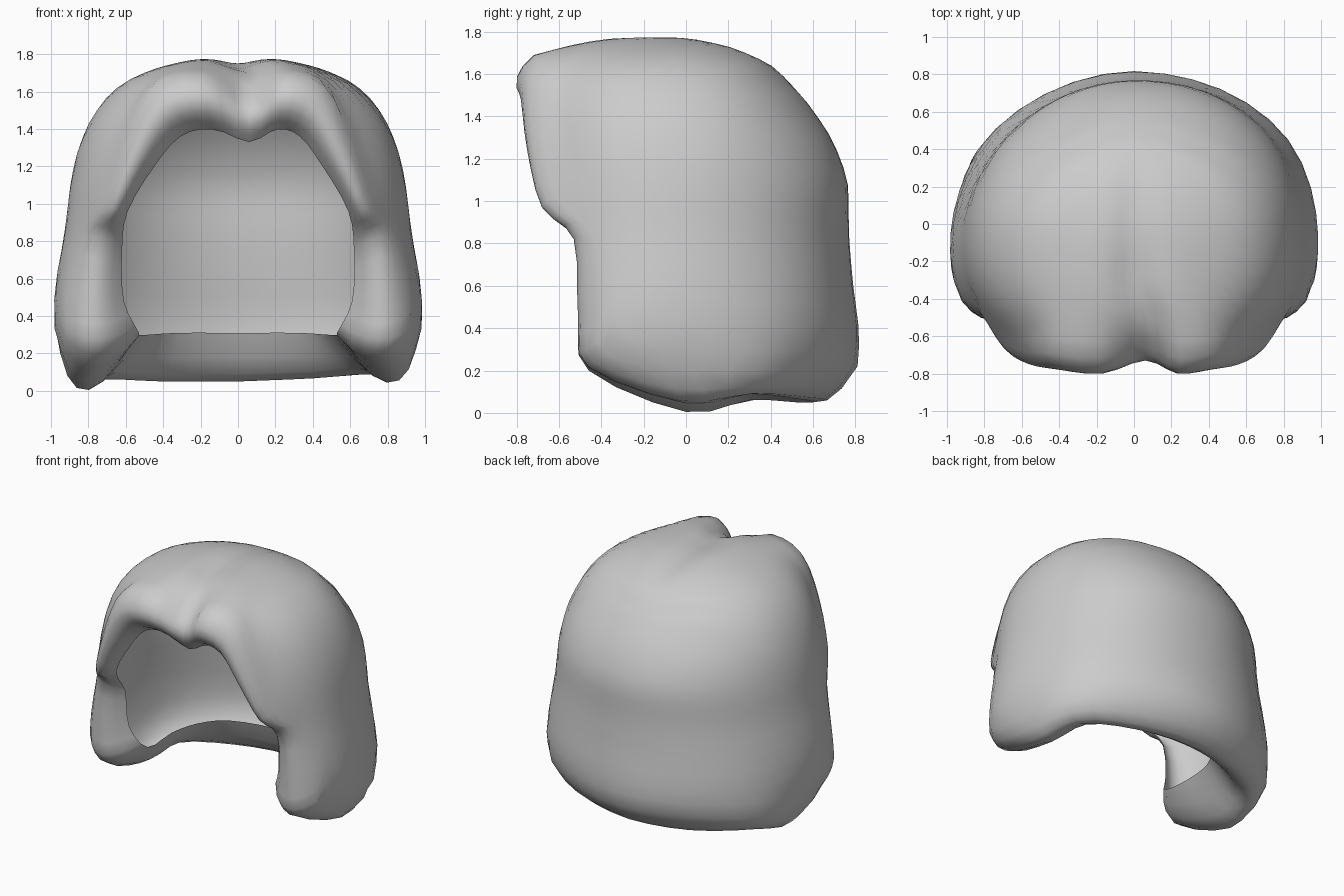
import bpy
import bmesh
from math import exp
from mathutils import Vector

cube = bpy.data.objects.get("Cube")
if cube:
    bpy.data.objects.remove(cube)

CENTRE = Vector((0, 0, 0.75))
MID_Y = -0.1
STEPS = 3        # columns between neighbouring rim points
SHELL_RINGS = 16
ROLL_RINGS = 6

# Head section by height: z, half width, depth behind and in front of MID_Y
SECTIONS = [
    (0, .8, .6, .35), (.1, .92, .84, .5), (.35, 1, .92, .62), (.6, .975, .89, .62),
    (.85, .925, .87, .6), (1.1, .9, .87, .62), (1.3, .86, .79, .62), (1.5, .77, .65, .62),
    (1.65, .63, .5, .55), (1.73, .43, .33, .42), (1.77, .25, .17, .3), (1.79, .02, .02, .02),
]

# Half rims from fringe centre, down the cheek, to the nape centre
OUTER_RIM = [
    (0, -.66, 1.61), (.22, -.72, 1.69), (.46, -.69, 1.63), (.6, -.68, 1.36),
    (.72, -.62, 1.03), (.85, -.43, .82), (.92, -.4, .5), (.92, -.39, .28),
    (.95, -.1, .2), (.87, .34, .18), (.5, .67, .21), (0, .81, .22)]
CREST_RIM = [
    (0, -.73, 1.49), (.2, -.8, 1.54), (.4, -.78, 1.48), (.54, -.75, 1.24),
    (.66, -.68, .97), (.74, -.53, .82), (.77, -.51, .45), (.74, -.46, .2),
    (.8, 0, .005), (.72, .3, .06), (.4, .52, .05), (0, .6, .05)]
INNER_RIM = [
    (0, -.66, 1.36), (.18, -.66, 1.4), (.32, -.64, 1.36), (.45, -.62, 1.2),
    (.59, -.58, .96), (.62, -.43, .75), (.61, -.4, .48), (.53, -.3, .31),
    (.54, 0, .3), (.48, .22, .3), (.32, .36, .31), (0, .43, .31)]


def closed_rim(half):
    """Mirror a half rim and run a smooth closed curve through it."""
    pts = [Vector(p) for p in half]
    pts += [Vector((-p.x, p.y, p.z)) for p in pts[-2:0:-1]]
    n = len(pts)
    result = []
    for i in range(n):
        a, b, c, d = (pts[(i + k) % n] for k in (-1, 0, 1, 2))
        for s in range(STEPS):
            t = s / STEPS
            result.append(b + (c - a) * (t / 2)
                          + (a * 2 - b * 5 + c * 4 - d) * (t * t / 2)
                          + (b * 3 - a - c * 3 + d) * (t ** 3 / 2))
    return result


def inside(p):
    """True when the point lies within the rounded head volume."""
    if p.z >= SECTIONS[-1][0]:
        return False
    z = max(p.z, 0)
    for low, high in zip(SECTIONS, SECTIONS[1:]):
        if z <= high[0]:
            t = (z - low[0]) / (high[0] - low[0])
            width, back, front = (l + (h - l) * t for l, h in zip(low[1:], high[1:]))
            break
    depth, power = front, 2.4
    if p.y > MID_Y:
        depth, power = back, (2.2 if p.x > 0 else 1.95)
    return (abs(p.x) / width) ** power + (abs(p.y - MID_Y) / depth) ** power < 1


def head_radius(direction):
    near, far = 0.1, 2
    for _ in range(24):
        middle = (near + far) / 2
        if inside(CENTRE + direction * middle):
            near = middle
        else:
            far = middle
    return near


def style(p):
    """Parting groove, off-centre fringe and slightly uneven lower corners."""
    q = p.copy()
    if p.z > 1:
        front = min(max((0.4 - p.y) / 0.7, 0), 1)
        q.z -= 0.055 * front * exp(-(p.x / 0.1) ** 2) * min((p.z - 1) * 1.5, 1)
        if p.y < -0.4:
            q.x += 0.06 * exp(-(p.x / 0.25) ** 2)
    elif p.x > 0 and p.z < 0.3:
        q.z += 0.05 * min(p.x, 1) * (0.3 - p.z) / 0.3
    return q


def rolled(t):
    """Quadratic roll passing through all three rims."""
    return [a * ((1 - t) * (1 - 2 * t)) + b * (4 * t * (1 - t)) + c * (t * (2 * t - 1))
            for a, b, c in zip(outer, crest, inner)]


# Rings from the crown to the outer rim, lifting into a ridge at its edge
outer, crest, inner = map(closed_rim, (OUTER_RIM, CREST_RIM, INNER_RIM))
crown = Vector((0, 0.55, 0.84)).normalized()
rings = []
for r in range(1, SHELL_RINGS + 1):
    t = r / SHELL_RINGS
    ring = []
    for rim in outer:
        arm = rim - CENTRE
        end = arm.normalized()
        direction = crown.slerp(end, t)
        radius = head_radius(direction)
        radius += (arm.length - head_radius(end)) * t ** 9
        ring.append(CENTRE + direction * radius)
    rings.append(ring)

# Rim rolled round to the inner edge
rings += [rolled(k / ROLL_RINGS) for k in range(1, ROLL_RINGS + 1)]

bm = bmesh.new()
pole = bm.verts.new(style(CENTRE + crown * head_radius(crown)))
grid = [[bm.verts.new(style(p)) for p in ring] for ring in rings]
count = len(outer)
for i in range(count):
    j = (i + 1) % count
    bm.faces.new((pole, grid[0][i], grid[0][j]))
    for upper, lower in zip(grid, grid[1:]):
        bm.faces.new((upper[i], lower[i], lower[j], upper[j]))

# Soften the shell only, leaving the rolled rim in place
soft = [pole] + [v for ring in grid[:SHELL_RINGS - 1] for v in ring]
for _ in range(2):
    bmesh.ops.smooth_vert(bm, verts=soft, factor=0.4, use_axis_x=True,
                          use_axis_y=True, use_axis_z=True)
bmesh.ops.recalc_face_normals(bm, faces=bm.faces)
if pole.link_faces[0].normal.dot(crown) < 0:
    bmesh.ops.reverse_faces(bm, faces=bm.faces)

mesh = bpy.data.meshes.new("hair_shell")
bm.to_mesh(mesh)
bm.free()
hair = bpy.data.objects.new("hair_shell", mesh)
bpy.context.collection.objects.link(hair)

grey = bpy.data.materials.new("plain_grey")
grey.use_nodes = True
colour = (0.6, 0.6, 0.6, 1)
grey.diffuse_color = colour
grey.node_tree.nodes["Principled BSDF"].inputs["Base Color"].default_value = colour
mesh.materials.append(grey)

bpy.context.view_layer.objects.active = hair
hair.select_set(True)
bpy.ops.object.shade_smooth_by_angle(angle=1.0)
